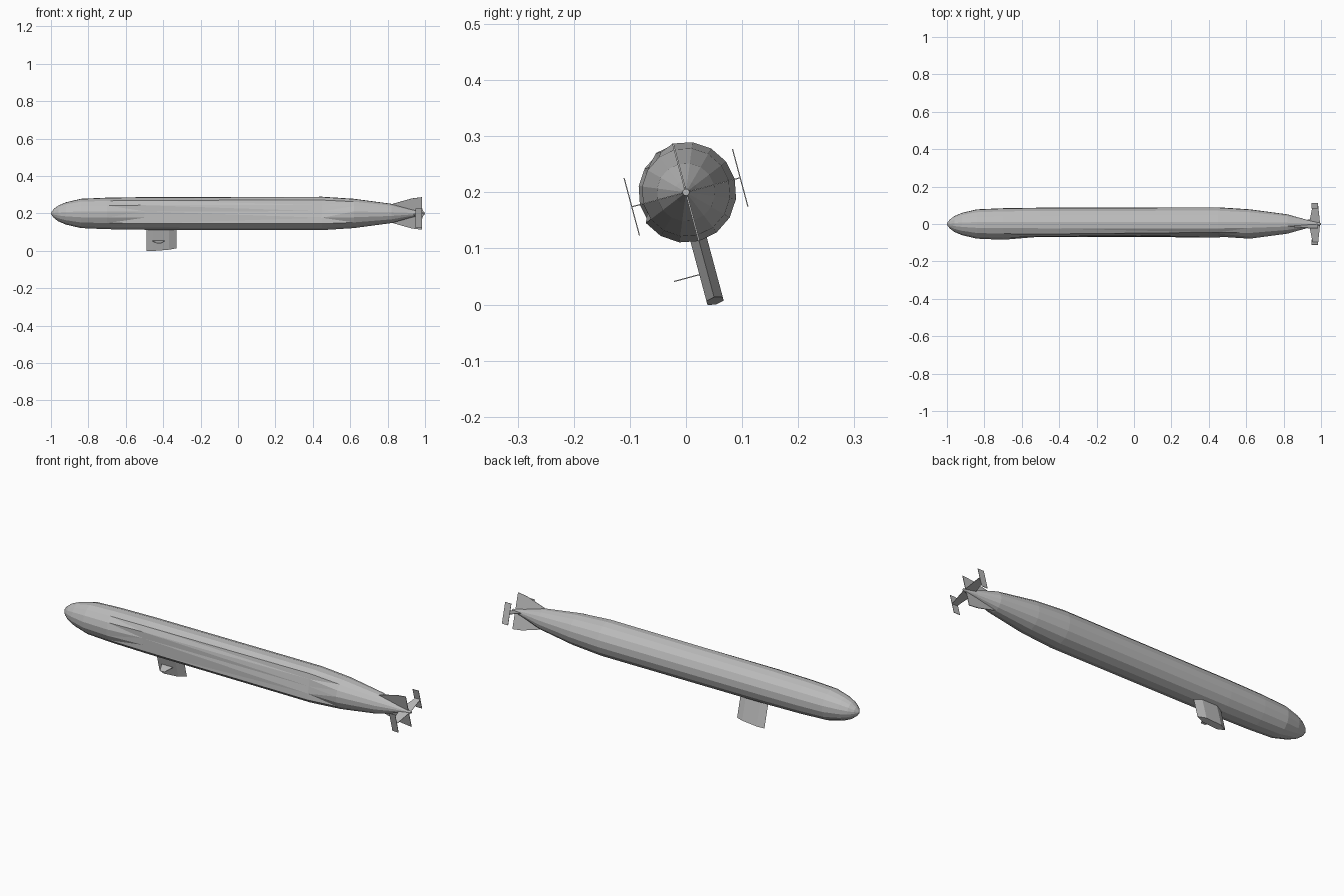
import bpy, bmesh
from math import sin, cos, pi, radians

cube = bpy.data.objects.get("Cube")
if cube:
    bpy.data.objects.remove(cube)

ROLL = radians(15)      # the whole vessel leans to one side
AXIS_Z = 0.2

grey = bpy.data.materials.new("hull_grey")
grey.use_nodes = True
COLOUR = (0.5, 0.5, 0.5, 1)
grey.diffuse_color = COLOUR
for node in grey.node_tree.nodes:
    if node.type == 'BSDF_PRINCIPLED':
        node.inputs["Base Color"].default_value = COLOUR


def finish(name, bm, roll=True):
    bmesh.ops.recalc_face_normals(bm, faces=bm.faces)
    mesh = bpy.data.meshes.new(name)
    bm.to_mesh(mesh)
    bm.free()
    mesh.materials.append(grey)
    obj = bpy.data.objects.new(name, mesh)
    obj.location.z = AXIS_Z
    if roll:
        obj.rotation_euler.x = ROLL
    bpy.context.collection.objects.link(obj)
    return obj


def loft(bm, rings):
    """Skin closed rings of points and cap both ends."""
    loops = [[bm.verts.new(p) for p in ring] for ring in rings]
    n = len(loops[0])
    for a, b in zip(loops, loops[1:]):
        for i in range(n):
            j = (i + 1) % n
            bm.faces.new((a[i], a[j], b[j], b[i]))
    bm.faces.new(loops[0])
    bm.faces.new(loops[-1])


def plate(name, outline, place, t=0.0015):
    """Thin plate: place(a, b, offset) maps the outline into the rolled frame."""
    bm = bmesh.new()
    loft(bm, [[place(a, b, o) for a, b in outline] for o in (-t, t)])
    return finish(name, bm)


# Hull: faceted body of revolution with one long flattened side
SIDES = 16
profile = [(-1, 0.004), (-0.985, 0.024), (-0.96, 0.043), (-0.92, 0.06),
           (-0.84, 0.079), (-0.7, 0.085), (-0.5, 0.088), (0.45, 0.09),
           (0.62, 0.079), (0.82, 0.052), (0.93, 0.021), (0.985, 0.008), (1, 0.006)]
# flattened side at these stations: y at the axis, and lean of the plane
flats = {-0.5: (-0.068, 0.02), 0.45: (-0.062, 0.24)}
rings = []
for x, r in profile:
    ring = []
    for i in range(SIDES):
        a = ROLL + 2 * pi * i / SIDES
        y, z = r * cos(a), r * sin(a)
        if x in flats:
            base, lean = flats[x]
            y = max(y, base + lean * z)
        ring.append((x, y, z))
    rings.append(ring)
bm = bmesh.new()
loft(bm, rings)
bmesh.ops.triangulate(bm, faces=[f for f in bm.faces if len(f.verts) == 4])
finish("hull", bm, roll=False)

# Sail: pointed section hanging under the hull, sloping bottom
section = [(-0.49, 0), (-0.455, 0.015), (-0.37, 0.015),
           (-0.33, 0), (-0.37, -0.015), (-0.455, -0.015)]
bm = bmesh.new()
loft(bm, [[(x, s, -0.07) for x, s in section],
          [(x, s, -0.207 + 0.085 * (x + 0.49)) for x, s in section]])
finish("sail", bm)

# Single small diving plane on the sail
plate("sail_plane", [(-0.46, -0.01), (-0.39, -0.01), (-0.41, -0.062), (-0.435, -0.062)],
      lambda x, s, o: (x, s, -0.148 + o), 0.001)

# Upper and lower rudders, stern planes with end plates
rudder = [(0.80, 0.045), (0.93, 0.083), (0.985, 0.09), (0.985, 0.002), (0.93, 0.002)]
stern_plane = [(0.935, 0.0), (0.955, 0.1), (0.985, 0.1), (0.995, 0.0)]
end_plate = [(0.95, -0.053), (0.985, -0.053), (0.985, 0.053), (0.95, 0.053)]
for word, k in (("upper", 1), ("lower", -1)):
    plate(word + "_rudder", rudder, lambda x, h, o: (x, o, k * h))
for word, k in (("back", 1), ("front", -1)):
    plate(word + "_stern_plane", stern_plane, lambda x, s, o: (x, k * s, o), 0.001)
    plate(word + "_end_plate", end_plate, lambda x, u, o: (x, k * 0.1 + o, u), 0.001)
